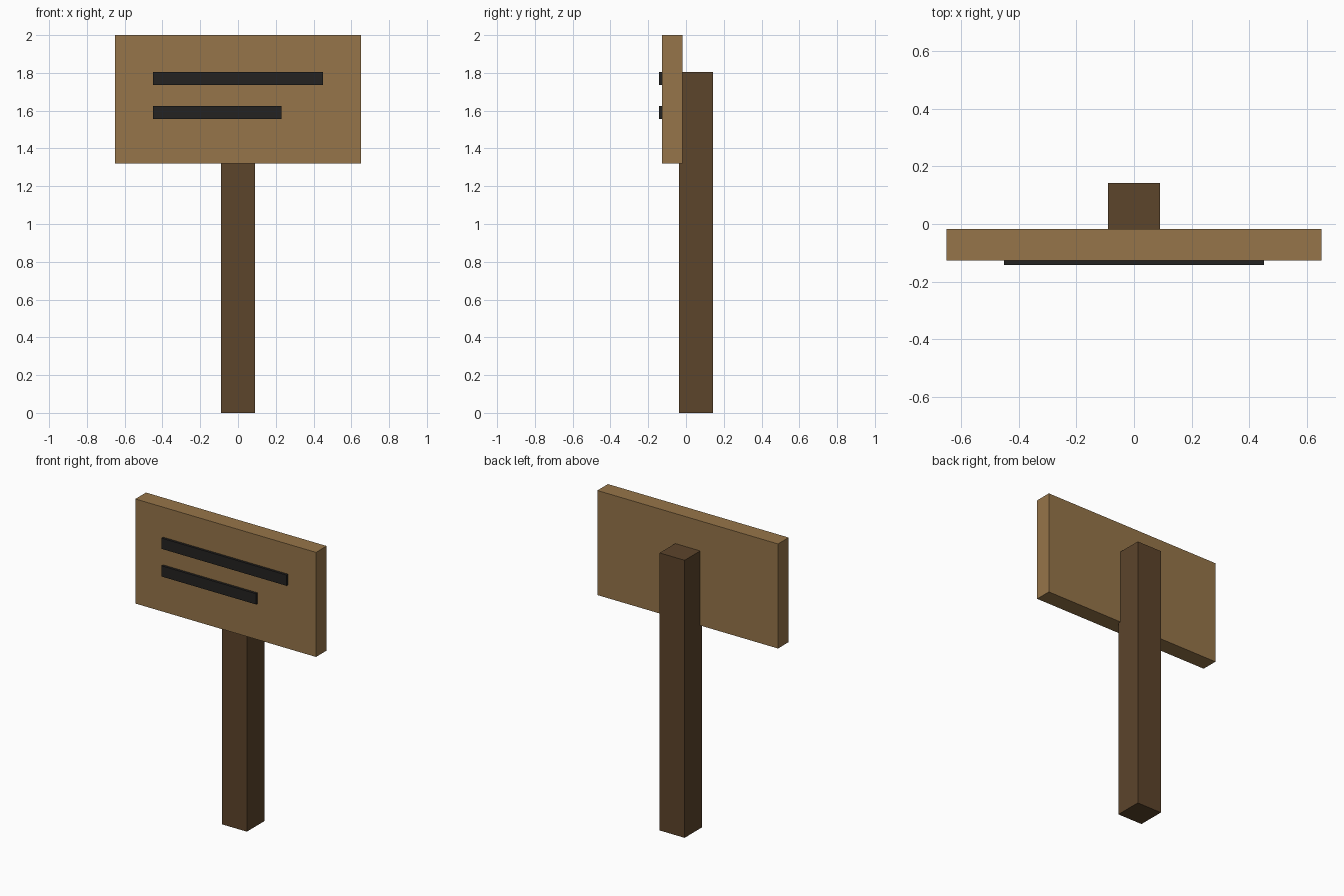
import bpy

if "Cube" in bpy.data.objects:
    bpy.data.objects.remove(bpy.data.objects["Cube"])


def material(name, rgb):
    m = bpy.data.materials.new(name)
    m.diffuse_color = (*rgb, 1.0)
    m.use_nodes = True
    m.node_tree.nodes["Principled BSDF"].inputs["Base Color"].default_value = m.diffuse_color
    return m


def box(name, lo, hi, mat):
    """Axis-aligned box between two corners."""
    centre = [(a + b) / 2 for a, b in zip(lo, hi)]
    bpy.ops.mesh.primitive_cube_add(size=1, location=centre)
    ob = bpy.context.object
    ob.name = name
    ob.scale = [b - a for a, b in zip(lo, hi)]
    bpy.ops.object.transform_apply(location=False, rotation=False, scale=True)
    ob.data.materials.append(mat)
    return ob


dark_wood = material("dark_wood", (0.107, 0.058, 0.024))
light_wood = material("light_wood", (0.305, 0.178, 0.067))
black_paint = material("black_paint", (0.017, 0.016, 0.015))

# Square post, standing behind the board
box("post", (-0.09, -0.0375, 0), (0.09, 0.1425, 1.805), dark_wood)

# Sign board
box("board", (-0.65, -0.1265, 1.32), (0.65, -0.0175, 2.0), light_wood)

# Two raised strips on the front, both starting at the same left edge
for name, right, z in (("upper_strip", 0.45, 1.77), ("lower_strip", 0.23, 1.59)):
    box(name, (-0.45, -0.1425, z - 0.035), (right, -0.1125, z + 0.035), black_paint)
